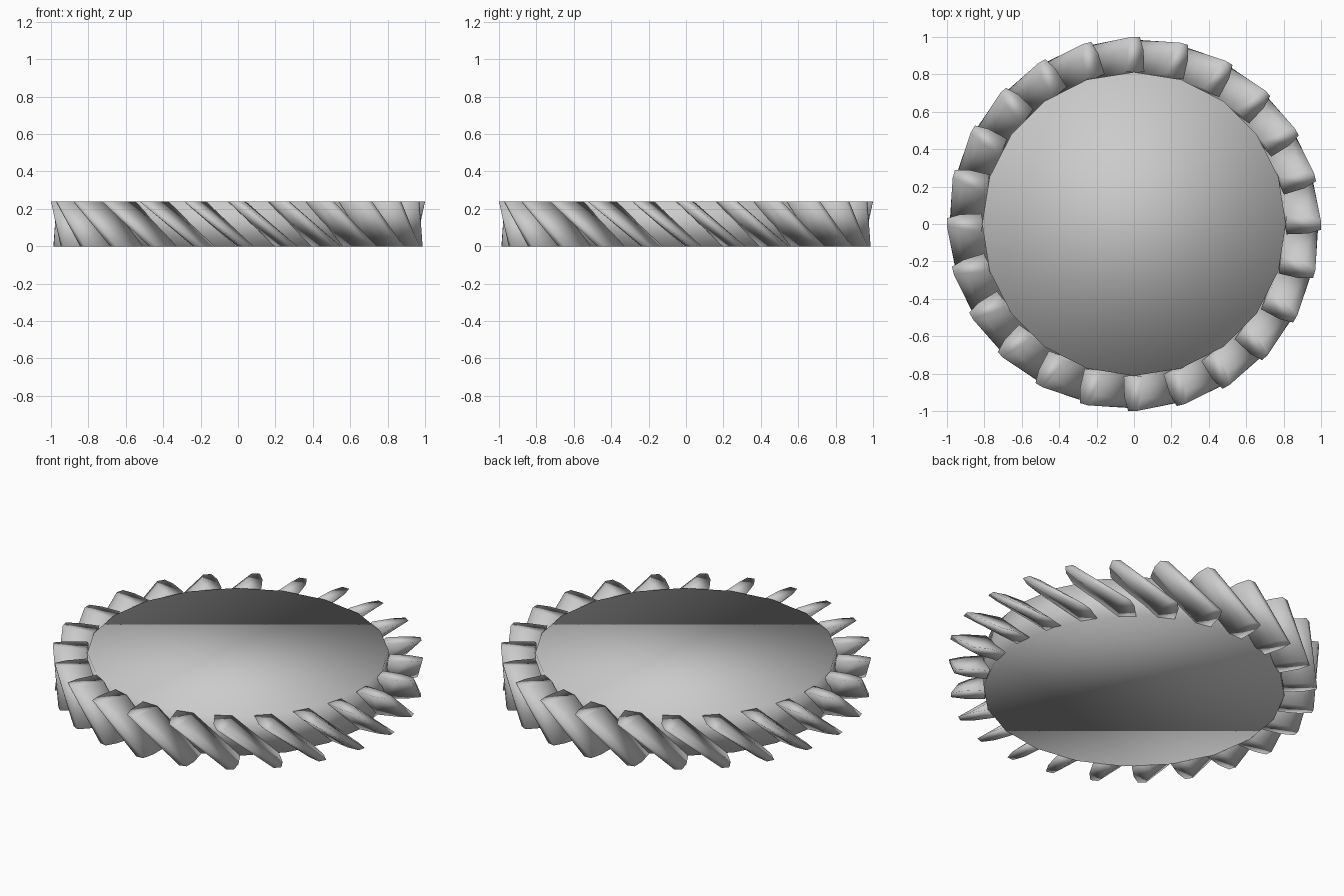
import bpy, bmesh, math

if "Cube" in bpy.data.objects:
    bpy.data.objects.remove(bpy.data.objects["Cube"])

H = 0.24                     # gear thickness
TEETH = 24
TWIST = math.radians(18)     # helix turn from top to bottom
# tooth half section: (radius, half width)
SECTION = [(0.816, 0.048), (0.93, 0.043), (1.0, 0.022)]


def finish(name, bm):
    bmesh.ops.recalc_face_normals(bm, faces=bm.faces)
    for f in bm.faces:
        f.smooth = True
    me = bpy.data.meshes.new(name)
    bm.to_mesh(me)
    bm.free()
    ob = bpy.data.objects.new(name, me)
    bpy.context.collection.objects.link(ob)
    return ob


def ring(bm, angle, z, scale=1.0):
    """One closed tooth section at the given angle and height."""
    pts = [(r, -w) for r, w in SECTION] + [(r, w) for r, w in reversed(SECTION)]
    c, s = math.cos(angle), math.sin(angle)
    return [bm.verts.new(((r * c - w * s) * scale, (r * s + w * c) * scale, z))
            for r, w in pts]


# gear body: low-sided smooth disc
bm = bmesh.new()
SIDES = 20
rims = [[bm.verts.new((0.812 * math.cos(2 * math.pi * i / SIDES),
                       0.812 * math.sin(2 * math.pi * i / SIDES), z))
         for i in range(SIDES)] for z in (0, H)]
bm.faces.new(rims[0])
bm.faces.new(rims[1])
for i in range(SIDES):
    j = (i + 1) % SIDES
    bm.faces.new((rims[0][i], rims[0][j], rims[1][j], rims[1][i]))
finish("gear_body", bm)

# slanted teeth around the body
bm = bmesh.new()
for k in range(TEETH):
    a = 2 * math.pi * k / TEETH - math.radians(0.5)
    low = ring(bm, a + TWIST, 0, 0.987)
    top = ring(bm, a, H)
    n = len(low)
    bm.faces.new(low)
    bm.faces.new(top)
    for i in range(n):
        j = (i + 1) % n
        bm.faces.new((low[i], low[j], top[j], top[i]))
finish("gear_teeth", bm)
